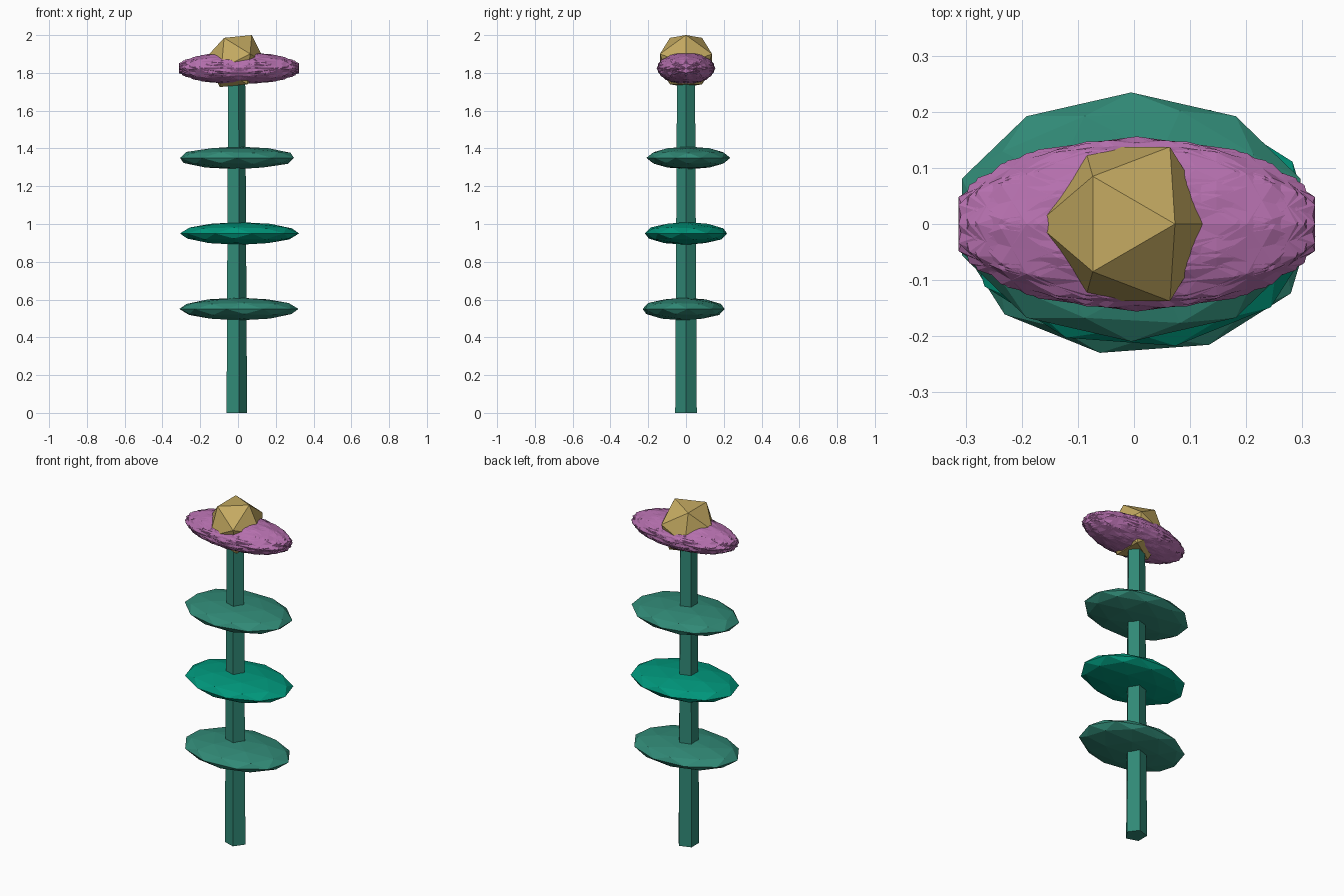
import bpy, bmesh, math
from mathutils import Matrix, Vector

if "Cube" in bpy.data.objects:
    bpy.data.objects.remove(bpy.data.objects["Cube"])


def material(name, rgb):
    m = bpy.data.materials.new(name)
    m.diffuse_color = (*rgb, 1)
    m.use_nodes = True
    m.node_tree.nodes["Principled BSDF"].inputs["Base Color"].default_value = m.diffuse_color
    return m


def make_object(name, bm, mat):
    me = bpy.data.meshes.new(name)
    bm.to_mesh(me)
    bm.free()
    ob = bpy.data.objects.new(name, me)
    bpy.context.collection.objects.link(ob)
    me.materials.append(mat)
    return ob


def ellipsoid(name, center, size, subdiv, rotation, mat):
    # the ball is turned first and then squashed, so its outline stays axis-aligned
    bm = bmesh.new()
    bmesh.ops.create_icosphere(bm, subdivisions=subdiv, radius=1)
    m = Matrix.Translation(Vector(center)) @ Matrix.Diagonal((*size, 1)) @ rotation
    bmesh.ops.transform(bm, matrix=m, verts=bm.verts)
    return make_object(name, bm, mat)


green = material("stem_green", (0.03, 0.25, 0.18))
leaf_green = material("leaf_green", (0.03, 0.25, 0.18))
bright_green = material("bright_leaf_green", (0.0, 0.31, 0.2))
purple = material("petal_purple", (0.46, 0.16, 0.42))
gold = material("center_gold", (0.55, 0.40, 0.12))
CX = -0.012

# Tapered five-sided stem
bm = bmesh.new()
bmesh.ops.create_cone(bm, cap_ends=True, segments=5, radius1=0.06, radius2=0.05, depth=1.8)
first = max((v for v in bm.verts), key=lambda v: v.co.x)
turn = -math.atan2(first.co.y, first.co.x)
bmesh.ops.transform(bm, verts=bm.verts,
                    matrix=Matrix.Translation((CX, 0, 0.9)) @ Matrix.Rotation(turn, 4, 'Z'))
make_object("stem", bm, green)

# Three flat leaves up the stem
for i, (x, y, mat) in enumerate([(0.005, -0.0125, leaf_green), (0.008, 0.0, bright_green),
                                 (-0.005, 0.0125, leaf_green)]):
    ellipsoid(f"leaf_{i + 1}", (x, y, 0.55 + 0.4 * i), (0.317, 0.222, 0.06), 2,
              Matrix.Rotation(math.radians(24 - 12 * i), 4, 'Z'), mat)

# Overlapping petals, turned about the long axis
for i in range(8):
    ellipsoid(f"petal_{i + 1}", (0.005, 0, 1.825), (0.334, 0.156, 0.086), 2,
              Matrix.Rotation(math.radians(45 * i), 4, 'X'), purple)

# Flower center: icosahedron with an edge on top
tilt = math.atan(2 / (1 + math.sqrt(5)))
ellipsoid("flower_center", (CX, 0, 1.8625), (0.1617,) * 3, 1,
          Matrix.Rotation(tilt, 4, 'Y'), gold)
